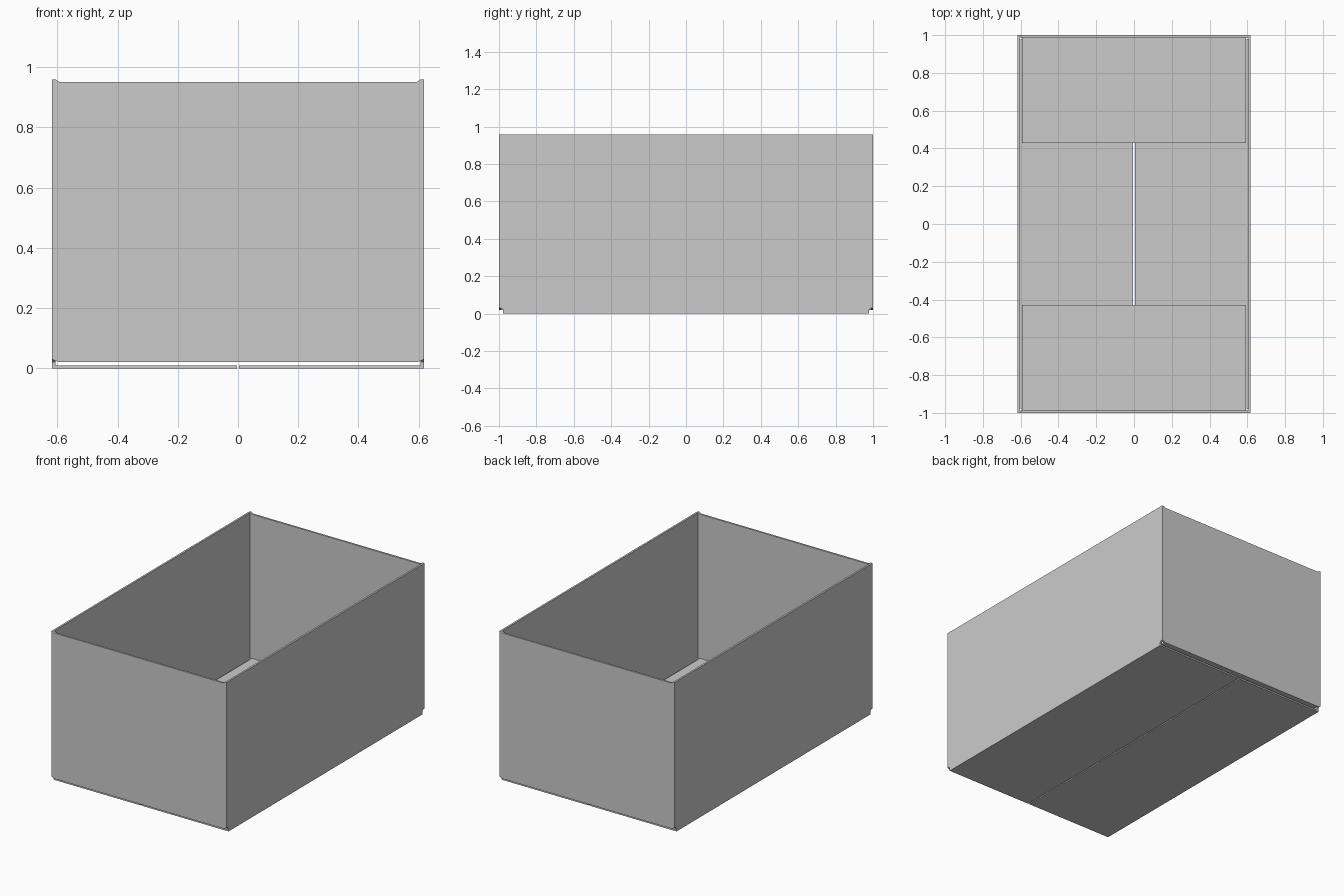
import bpy
import bmesh
from mathutils import Vector

old = bpy.data.objects.get("Cube")
if old:
    bpy.data.objects.remove(old, do_unlink=True)

# Single board colour
board = bpy.data.materials.new("grey board")
board.use_nodes = True
colour = (0.6, 0.6, 0.6, 1)
board.diffuse_color = colour
board.node_tree.nodes["Principled BSDF"].inputs["Base Color"].default_value = colour

HALF_W, HALF_L, HEIGHT, THICK = 0.618, 1.0, 0.958, 0.012


def panel(name, outline, axis, start, end):
    """Extrude a flat outline along one axis to make a board panel."""
    bm = bmesh.new()
    verts = []
    for a, b in outline:
        point = [a, b]
        point.insert(axis, start)
        verts.append(bm.verts.new(point))
    face = bm.faces.new(verts)
    extruded = bmesh.ops.extrude_face_region(bm, geom=[face])
    moved = [g for g in extruded["geom"] if isinstance(g, bmesh.types.BMVert)]
    offset = Vector((0, 0, 0))
    offset[axis] = end - start
    bmesh.ops.translate(bm, verts=moved, vec=offset)
    bmesh.ops.recalc_face_normals(bm, faces=bm.faces)
    mesh = bpy.data.meshes.new(name)
    bm.to_mesh(mesh)
    bm.free()
    mesh.materials.append(board)
    obj = bpy.data.objects.new(name, mesh)
    bpy.context.collection.objects.link(obj)


def mirrored(half):
    """Close a half outline by reflecting it across zero."""
    return half + [(-a, b) for a, b in reversed(half)]


def rectangle(a0, a1, b0, b1):
    return [(a0, b0), (a1, b0), (a1, b1), (a0, b1)]


# End walls have eased corners; side walls have notched lower corners
end_outline = mirrored([(0.592, 0.02), (0.605, 0.024), (HALF_W, 0.03),
                        (HALF_W, HEIGHT), (0.605, HEIGHT), (0.592, 0.95)])
inner_l = HALF_L - THICK
side_outline = mirrored([(0.978, 0), (0.978, 0.02), (inner_l, 0.03),
                         (inner_l, HEIGHT)])

for sign, end_name, side_name in ((-1, "front", "right"), (1, "back", "left")):
    panel(end_name + "_wall", end_outline, 1, sign * inner_l, sign * HALF_L)
    panel(side_name + "_wall", side_outline, 0,
          sign * (HALF_W - THICK), sign * HALF_W)
    # Short inner flap folded in from the end wall
    panel(end_name + "_inner_flap",
          rectangle(-0.594, 0.594, sign * 0.43, sign * inner_l), 2, 0.02, 0.03)
    # Long outer flap folded in from the side wall, meeting at the centre gap
    panel(side_name + "_outer_flap",
          rectangle(sign * 0.004, sign * (HALF_W - THICK), -0.978, 0.978),
          2, 0, 0.01)
